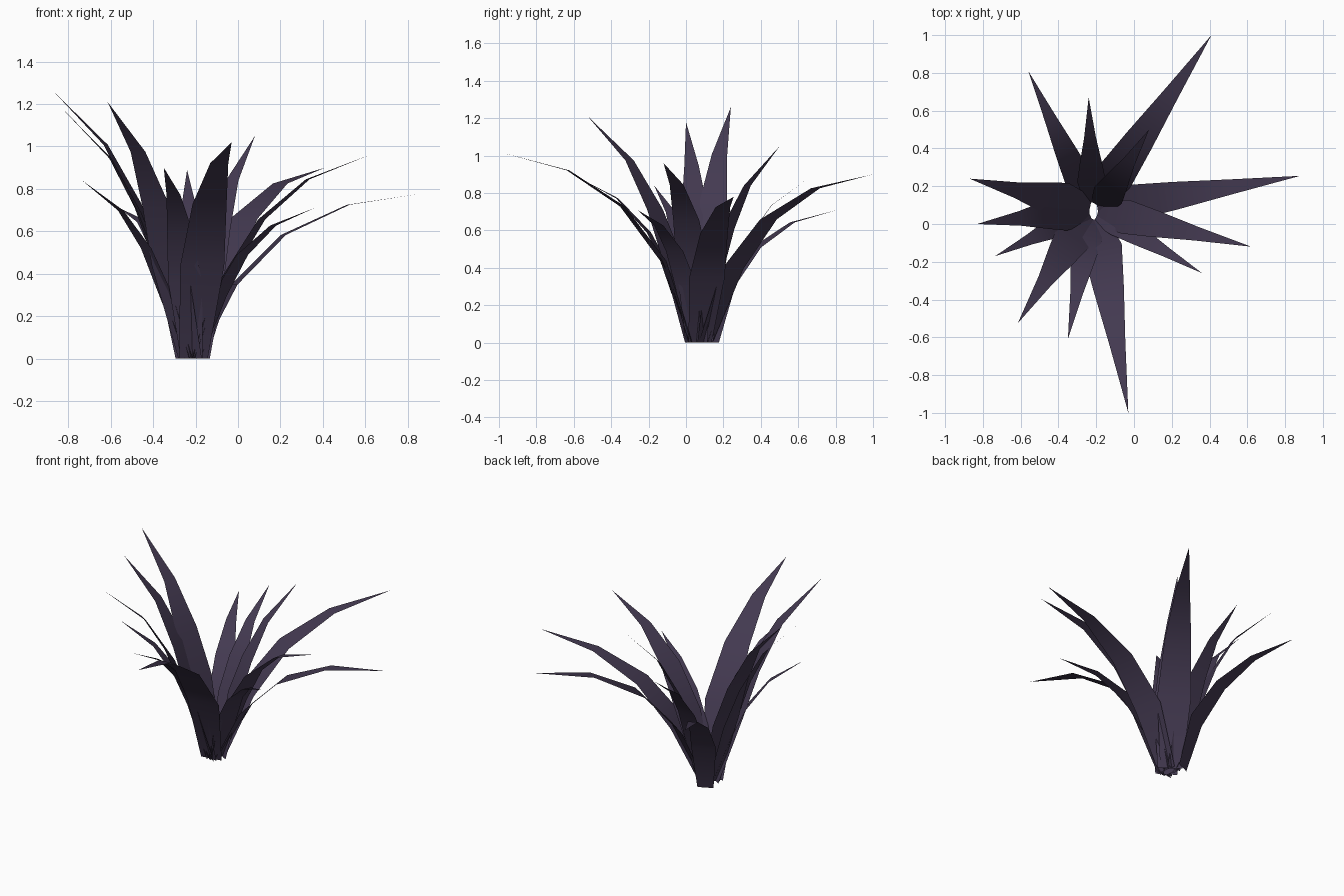
import bpy
import math
from mathutils import Vector

if "Cube" in bpy.data.objects:
    bpy.data.objects.remove(bpy.data.objects["Cube"])

# Dark purple foliage
leaf_mat = bpy.data.materials.new("dark_purple_leaf")
leaf_mat.diffuse_color = (0.056, 0.041, 0.081, 1.0)
leaf_mat.use_nodes = True
leaf_mat.node_tree.nodes["Principled BSDF"].inputs["Base Color"].default_value = leaf_mat.diffuse_color

CENTRE = Vector((-0.22, 0.08, 0.0))    # middle of the clump
ROOT = Vector((-0.214, 0.068, 0.0))    # where the stems meet the ground
CLUMP_RADIUS = 0.08
ROOT_RADII = (0.022, 0.045)

# Leaf tips (x, y, z), going round the clump
TIPS = [
    (0.41, 1.00, 0.90), (-0.24, 0.67, 0.89), (-0.56, 0.81, 0.71),
    (-0.87, 0.24, 1.26), (-0.83, 0.00, 1.18), (-0.735, -0.17, 0.84),
    (-0.615, -0.525, 1.21), (-0.35, -0.61, 0.90), (-0.03, -1.00, 1.02),
    (0.36, -0.26, 0.71), (0.62, -0.12, 0.96), (0.88, 0.255, 0.78),
]
OUTLYING = {2: Vector((-0.25, 0.155, 0))}  # one leaf is rooted apart from the rest
SHIFT = {6: Vector((-0.015, -0.015, 0)), 8: Vector((0.018, 0, 0))}

# Reach and height fractions at each bend, for drooping and upright leaves
DROOP = ((0.12, 0.45), (0.35, 0.755), (0.65, 0.935))
UPRIGHT = ((0.13, 0.36), (0.31, 0.58), (0.57, 0.80))
WIDTHS = (0.13, 0.20, 0.155, 0.082)


def make_leaf(name, root, start, tip):
    """A flat tapering strip: rooted at root, then arching from start to tip."""
    run = Vector((tip.x - start.x, tip.y - start.y, 0))
    reach = run.length
    out = run.normalized()
    side = Vector((-out.y, out.x, 0))
    s = min(1, max(0, (tip.z / reach - 0.7) / 1.3))
    scale = min(1.05, math.hypot(reach, tip.z) / 1.35)

    spine = [root]
    for d, u in zip(DROOP, UPRIGHT):
        t = d[0] + (u[0] - d[0]) * s
        h = d[1] + (u[1] - d[1]) * s
        spine.append(start + out * (reach * t) + Vector((0, 0, tip.z * h)))

    verts = []
    for p, w in zip(spine, WIDTHS):
        half = side * (w * scale / 2)
        verts += [p - half, p + half]
    verts.append(tip)
    faces = [(a, a + 1, a + 3, a + 2) for a in (0, 2, 4)] + [(6, 7, 8)]

    mesh = bpy.data.meshes.new(name)
    mesh.from_pydata(verts, [], faces)
    mesh.materials.append(leaf_mat)
    for poly in mesh.polygons:
        poly.use_smooth = True
    obj = bpy.data.objects.new(name, mesh)
    bpy.context.collection.objects.link(obj)


# Outer ring of leaves
for i, t in enumerate(TIPS):
    tip = Vector(t)
    out = Vector((tip.x - CENTRE.x, tip.y - CENTRE.y, 0)).normalized()
    ring = Vector((out.x * ROOT_RADII[0], out.y * ROOT_RADII[1], 0))
    root = OUTLYING.get(i, ROOT + ring)
    start = CENTRE + out * CLUMP_RADIUS + SHIFT.get(i, Vector())
    make_leaf(f"leaf_{i + 1}", root, start, tip)

# Upright inner leaf
inner_root = Vector((-0.18, 0.09, 0))
make_leaf("inner_leaf", inner_root, Vector((-0.17, 0.10, 0)), Vector((0.08, 0.50, 1.05)))
